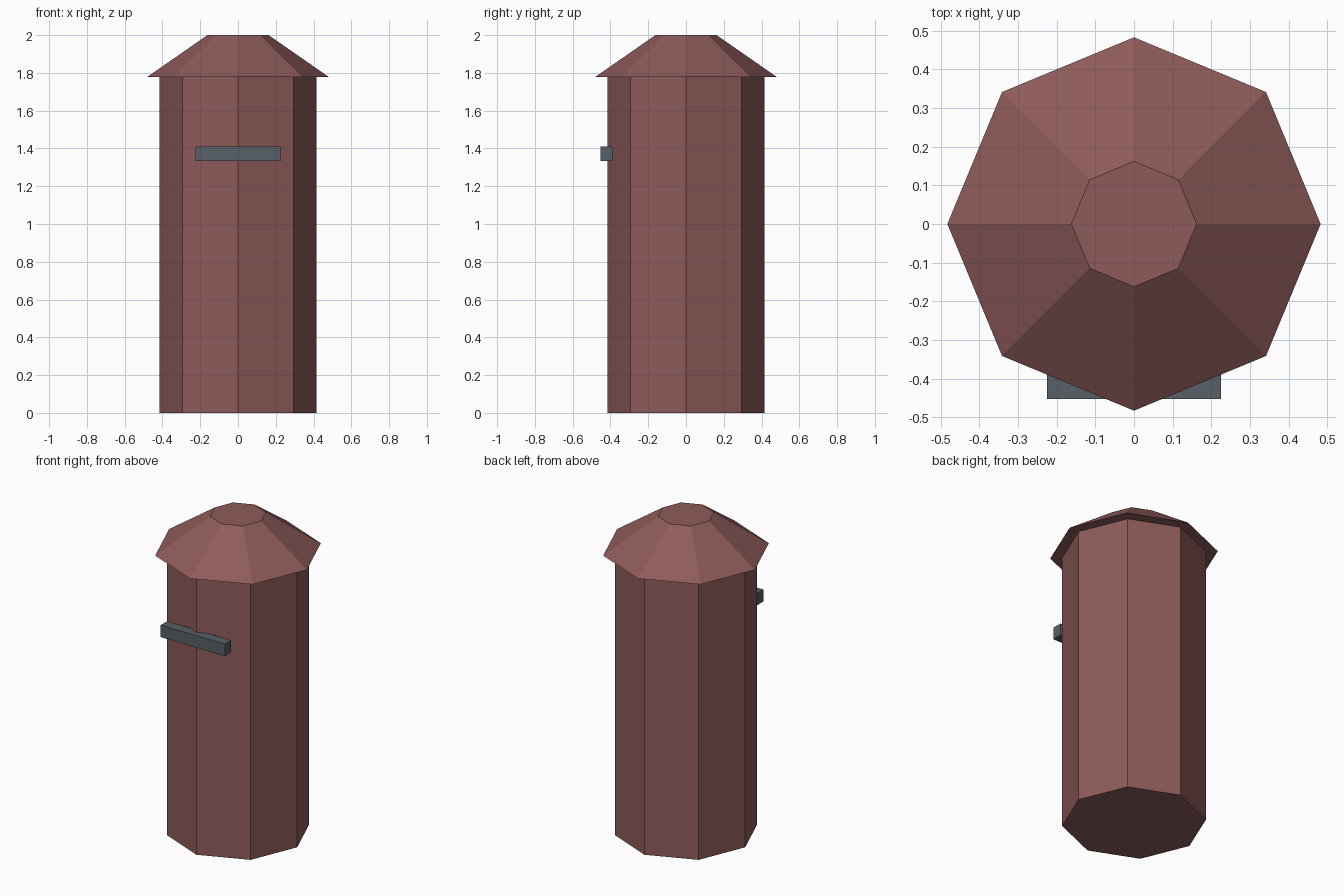
import bpy

cube = bpy.data.objects.get("Cube")
if cube:
    bpy.data.objects.remove(cube, do_unlink=True)


def make_material(name, rgb):
    mat = bpy.data.materials.new(name)
    mat.use_nodes = True
    colour = (*rgb, 1)
    mat.diffuse_color = colour
    mat.node_tree.nodes["Principled BSDF"].inputs["Base Color"].default_value = colour
    return mat


def octagon(name, bottom_radius, top_radius, bottom, top, mat):
    """Eight-sided tapered solid between two heights, corners on the axes."""
    bpy.ops.mesh.primitive_cone_add(
        vertices=8, radius1=bottom_radius, radius2=top_radius,
        depth=top - bottom, location=(0, 0, (bottom + top) / 2))
    obj = bpy.context.object
    obj.name = name
    obj.data.materials.append(mat)
    return obj


red = make_material("dull red", (0.27, 0.105, 0.102))
slate = make_material("slate grey", (0.095, 0.115, 0.135))

# Tower body and its overhanging roof
octagon("body", 0.415, 0.415, 0, 1.777, red)
octagon("roof", 0.483, 0.162, 1.777, 2, red)

# Bar set into the front corner
bpy.ops.mesh.primitive_cube_add(size=1, location=(0, -0.421, 1.372))
bar = bpy.context.object
bar.name = "front_bar"
bar.scale = (0.45, 0.064, 0.076)
bpy.ops.object.transform_apply(location=False, rotation=False, scale=True)
bar.data.materials.append(slate)
